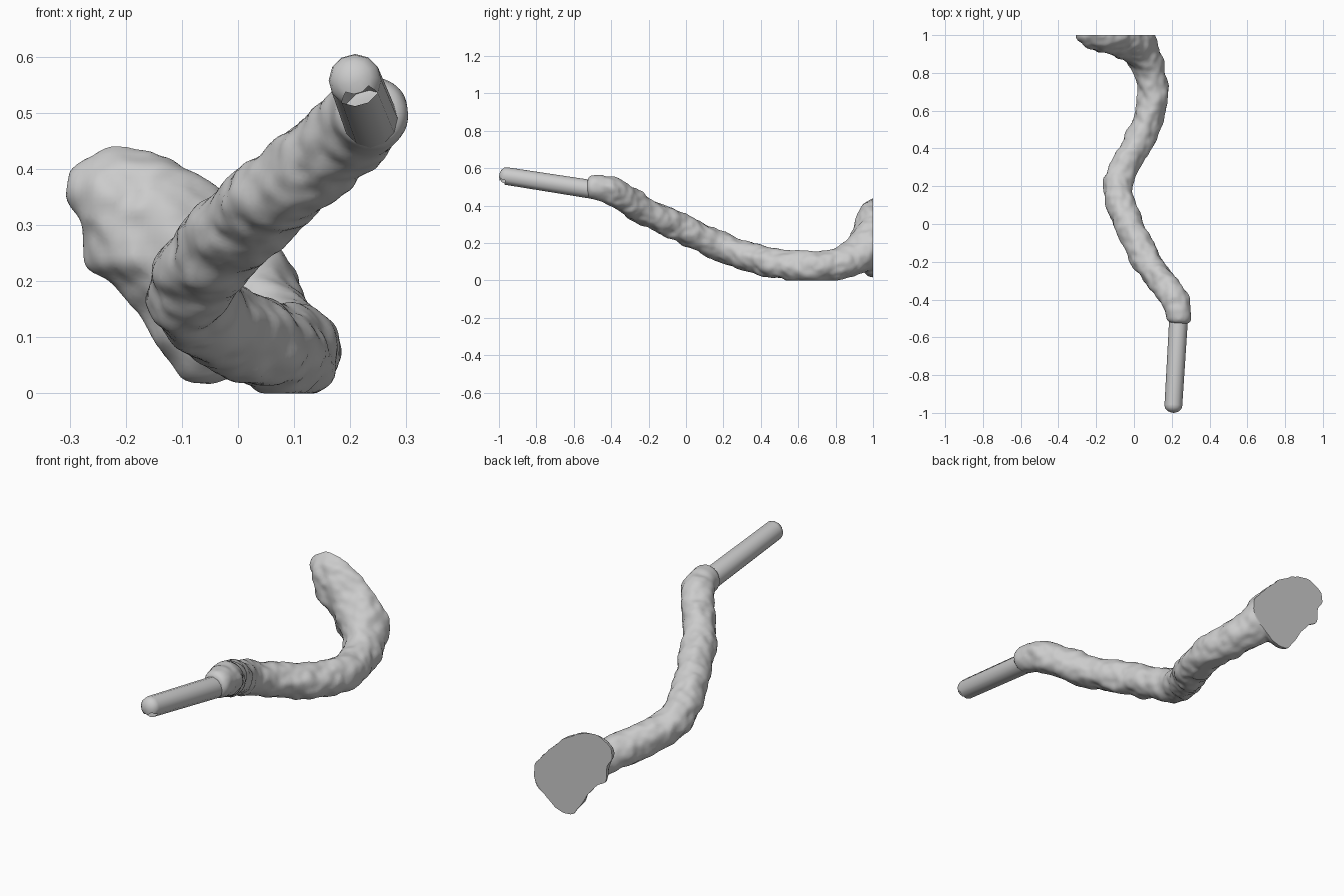
import bpy, bmesh, math
from mathutils import Vector, noise

if "Cube" in bpy.data.objects:
    bpy.data.objects.remove(bpy.data.objects["Cube"])


def make_object(name, bm):
    bmesh.ops.recalc_face_normals(bm, faces=bm.faces)
    mesh = bpy.data.meshes.new(name)
    bm.to_mesh(mesh)
    bm.free()
    ob = bpy.data.objects.new(name, mesh)
    bpy.context.collection.objects.link(ob)
    return ob


def loft(bm, rings):
    loops = [[bm.verts.new(p) for p in r] for r in rings]
    n = len(loops[0])
    for a, b in zip(loops, loops[1:]):
        for i in range(n):
            bm.faces.new((a[i], a[(i + 1) % n], b[(i + 1) % n], b[i]))
    bm.faces.new(loops[0])
    bm.faces.new(loops[-1])


def spline(pts, steps, closed=False):
    """Catmull-Rom through tuples of any size"""
    n, out = len(pts), []
    for i in range(n if closed else n - 1):
        ids = [i - 1, i, i + 1, i + 2]
        q = [pts[k % n] if closed else pts[min(max(k, 0), n - 1)] for k in ids]
        for s in range(steps):
            t = s / steps
            out.append(tuple(0.5 * (2 * b + (c - a) * t + (2 * a - 5 * b + 4 * c - d) * t * t
                                    + (3 * b - a - 3 * c + d) * t ** 3) for a, b, c, d in zip(*q)))
    if not closed:
        out.append(pts[-1])
    return out


def tube_rings(path, sides):
    rings, up = [], Vector((1, 0, 0))
    for i, p in enumerate(path):
        c = Vector(p[:3])
        t = (Vector(path[min(i + 1, len(path) - 1)][:3]) - Vector(path[max(i - 1, 0)][:3])).normalized()
        up = (up - t * up.dot(t)).normalized()
        side = t.cross(up)
        rings.append([c + (up * math.cos(a) + side * math.sin(a)) * p[3]
                      for a in (2 * math.pi * k / sides for k in range(sides))])
    return rings


# Gnarled branch: x, y, z, radius along its path
path = [(.24, -.525, .498, .045), (.24, -.51, .498, .062), (.235, -.47, .498, .066),
        (.222, -.41, .485, .071), (.145, -.3, .42, .074), (.07, -.2, .36, .075),
        (-.03, 0, .27, .075), (-.085, .17, .19, .075), (-.065, .28, .145, .076),
        (0, .4, .107, .076), (.07, .53, .08, .078), (.097, .68, .075, .08),
        (.085, .8, .085, .082), (.045, .9, .125, .092), (-.02, .98, .19, .115),
        (-.1, 1.02, .255, .12), (-.17, 1.03, .315, .112), (-.22, 1.035, .355, .07),
        (-.25, 1.04, .38, .03)]
bm = bmesh.new()
loft(bm, tube_rings(spline(path, 6), 28))

# Cut end of the branch: flared outline in x, z
outline = [(-.30, .37), (-.28, .415), (-.2, .44), (-.1, .405), (.0, .33), (.07, .25), (.10, .19),
           (.06, .1), (.0, .035), (-.07, .02), (-.13, .06), (-.16, .13), (-.21, .185),
           (-.265, .23), (-.275, .29)]
outline = spline(outline, 4, True)
rings = []
for y, s in ((.91, .5), (.935, .76), (.965, .92), (.99, 1), (1.05, 1.01)):
    rings.append([(-.09 + (x + .09) * s, y, .225 + (z - .225) * s) for x, z in outline])
loft(bm, rings)
branch = make_object("branch", bm)

# Fuse, add bark lumps, slice the back flat and rest the underside on the ground
bpy.context.view_layer.objects.active = branch
branch.select_set(True)
m = branch.modifiers.new("fuse", 'REMESH')
m.mode = 'VOXEL'
m.voxel_size = .011
bpy.ops.object.modifier_apply(modifier=m.name)
m = branch.modifiers.new("soften", 'SMOOTH')
m.iterations = 5
bpy.ops.object.modifier_apply(modifier=m.name)

bm = bmesh.new()
bm.from_mesh(branch.data)
bm.normal_update()
moves = []
for v in bm.verts:
    lump = noise.noise(v.co * 13) * .011 + noise.noise(v.co * 27 + Vector((5, 2, 8))) * .006
    fade = min(1, max(.2, (v.co.y + .53) / .12))
    moves.append(v.normal * (lump * fade + .002))
for v, d in zip(bm.verts, moves):
    v.co += d
    v.co.z = max(v.co.z, 0)
bmesh.ops.bisect_plane(bm, geom=bm.verts[:] + bm.edges[:] + bm.faces[:], plane_co=(0, 1, 0),
                       plane_no=(0, 1, 0), clear_outer=True)
bmesh.ops.holes_fill(bm, edges=[e for e in bm.edges if e.is_boundary], sides=0)
bm.to_mesh(branch.data)
bm.free()
bpy.ops.object.shade_smooth_by_angle(angle=math.radians(50))
branch.select_set(False)

# Thin rod with a shallow domed tip
a, b = Vector((.24, -.44, .477)), Vector((.2085, -.962, .5585))
d = (b - a).normalized()
rod_path = [(*a, .05), (*b, .047)]
for out, r in ((.016, .043), (.029, .03), (.036, .012)):
    rod_path.append((*(b + d * out), r))
bm = bmesh.new()
loft(bm, tube_rings(rod_path, 12))
rod = make_object("rod", bm)

# Chipped opening under the tip
bm = bmesh.new()
bm.from_mesh(rod.data)
chip = [f for f in bm.faces if f.calc_center_median().y < -.955
        and f.calc_center_median().z < b.z - .018 and f.calc_center_median().x > b.x - .012]
bmesh.ops.delete(bm, geom=chip, context='FACES')
bm.to_mesh(rod.data)
bm.free()
bpy.context.view_layer.objects.active = rod
rod.select_set(True)
bpy.ops.object.shade_smooth_by_angle(angle=math.radians(35))
